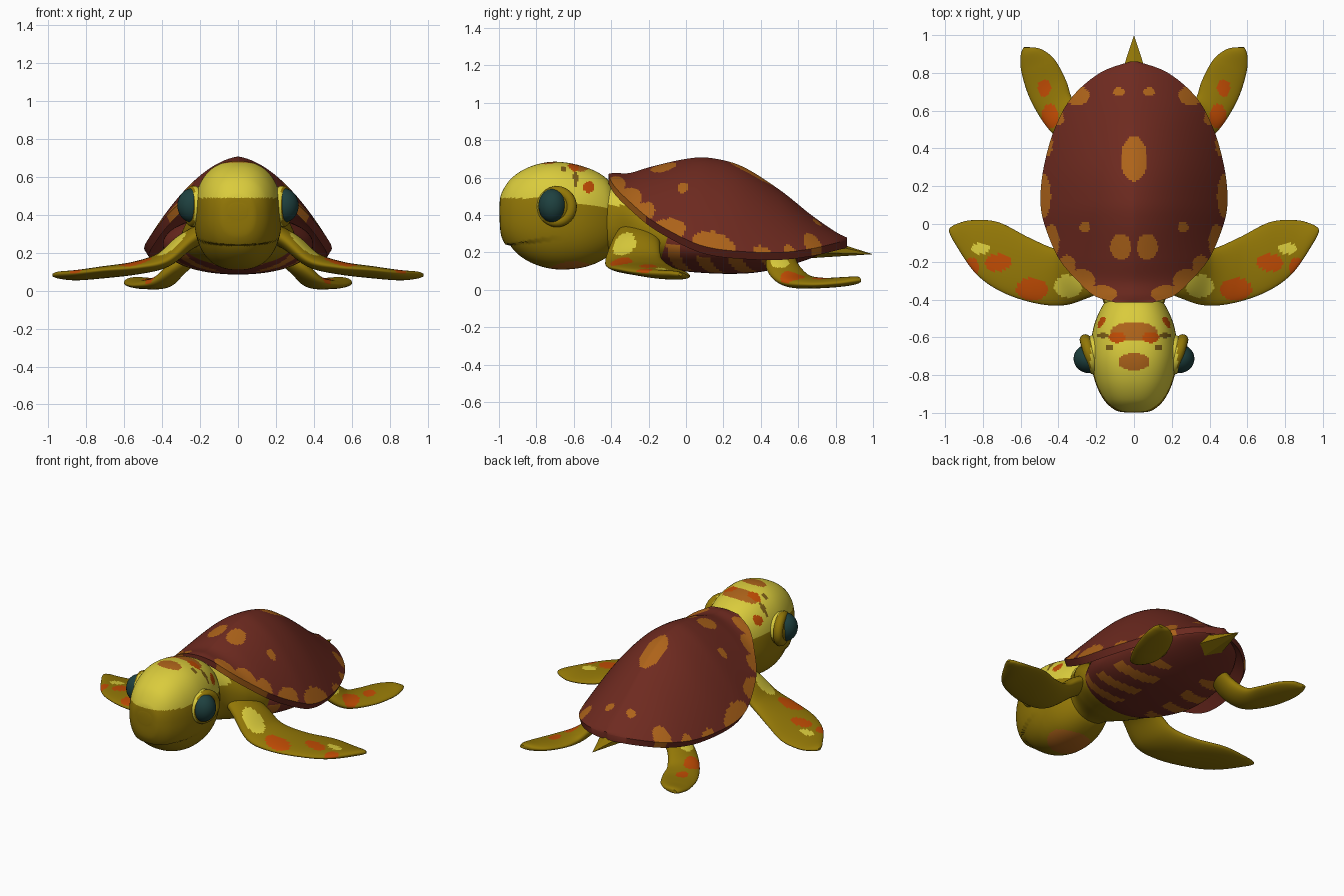
import bpy
import bmesh
import math
from mathutils import Vector

cube = bpy.data.objects.get("Cube")
if cube:
    bpy.data.objects.remove(cube, do_unlink=True)


def material(name, colour):
    mat = bpy.data.materials.new(name)
    mat.use_nodes = True
    mat.diffuse_color = (*colour, 1)
    mat.node_tree.nodes["Principled BSDF"].inputs["Base Color"].default_value = (*colour, 1)
    return mat


skin = material("olive skin", (0.29, 0.185, 0.002))
pale = material("pale yellow", (0.7, 0.6, 0.045))
brown = material("shell brown", (0.155, 0.023, 0.014))
amber = material("amber patch", (0.42, 0.125, 0.01))
rust = material("rust patch", (0.52, 0.07, 0.001))
freckle = material("dark freckle", (0.2, 0.11, 0.008))
teal = material("eye teal", (0.013, 0.052, 0.05))


def smooth_stations(stations, steps):
    """Catmull-Rom interpolation through rows of numbers."""
    rows = [Vector(s) for s in stations]
    out = []
    last = len(rows) - 1
    for i in range(last):
        a, b, c, d = rows[max(i - 1, 0)], rows[i], rows[i + 1], rows[min(i + 2, last)]
        for k in range(steps):
            t = k / steps
            out.append(b + (c - a) * (t / 2) + (a * 2 - b * 5 + c * 4 - d) * (t * t / 2)
                       + (b * 3 - a - c * 3 + d) * (t ** 3 / 2))
    out.append(rows[-1])
    return out


def finish(obj, paint, angle=40):
    """Paint faces by rule and smooth the shading."""
    bpy.context.view_layer.update()
    slots = []
    for face in obj.data.polygons:
        mat = paint(obj.matrix_world @ face.center, face.normal)
        if mat not in slots:
            slots.append(mat)
            obj.data.materials.append(mat)
        face.material_index = slots.index(mat)
    bpy.ops.object.select_all(action="DESELECT")
    obj.select_set(True)
    bpy.context.view_layer.objects.active = obj
    bpy.ops.object.shade_smooth_by_angle(angle=math.radians(angle))


def loft(name, rings, paint):
    bm = bmesh.new()
    loops = [[bm.verts.new(p) for p in ring] for ring in rings]
    n = len(loops[0])
    for a, b in zip(loops, loops[1:]):
        for i in range(n):
            j = (i + 1) % n
            bm.faces.new((a[i], a[j], b[j], b[i]))
    bm.faces.new(loops[0])
    bm.faces.new(loops[-1])
    bmesh.ops.recalc_face_normals(bm, faces=bm.faces)
    mesh = bpy.data.meshes.new(name)
    bm.to_mesh(mesh)
    bm.free()
    obj = bpy.data.objects.new(name, mesh)
    bpy.context.collection.objects.link(obj)
    finish(obj, paint)


def spotted(p, spots):
    """True inside any ellipse (x, y, x radius, y radius), mirrored in x."""
    return any(((abs(p.x) - a) / c) ** 2 + ((p.y - b) / d) ** 2 < 1 for a, b, c, d in spots)


def power(v, e):
    return math.copysign(abs(v) ** e, v)


def barrel(stations, steps, sides, e):
    """Rounded rings from rows of (y, half width, bottom, top)."""
    rings = []
    turn = [math.tau * i / sides for i in range(sides)]
    for y, w, low, high in smooth_stations(stations, steps):
        mid, half = (low + high) / 2, (high - low) / 2
        rings.append([Vector((w * power(math.cos(a), e), y, mid + half * power(math.sin(a), e)))
                      for a in turn])
    return rings


# Shell: a domed plate with a faint ridge, rows of (y, half width, top, rim)
shell_rows = [(-.415, .1, .62, .61), (-.38, .21, .625, .55), (-.3, .3, .625, .47),
              (-.18, .4, .66, .37), (0, .475, .7, .27), (.13, .495, .705, .225),
              (.3, .478, .66, .205), (.5, .422, .535, .2), (.67, .33, .4, .22),
              (.8, .18, .31, .25), (.86, .02, .28, .265)]
shell_spots = [(0, .345, .07, .12), (.08, .7, .03, .023), (.07, -.12, .055, .07),
               (.26, -.015, .027, .027), (.3, .68, .065, .05), (.485, .15, .045, .12),
               (.46, .42, .03, .06), (.405, .56, .035, .04), (.435, -.09, .04, .09),
               (.355, -.22, .045, .055), (.28, -.3, .075, .06), (.17, -.37, .08, .045)]
rings = []
for y, w, top, rim in smooth_stations(shell_rows, 16):
    upper, lower = [], []
    for i in range(101):
        t = i / 50 - 1
        s = abs(t)
        z = rim + (top - rim) * (1 - .85 * s ** 1.9 - .15 * s)
        upper.append((w * t, y, z))
        lower.append((w * t * .95, y, z - .04))
    rings.append(upper + lower[::-1])
loft("shell", rings,
     lambda p, n: amber if n.z > -.3 and spotted(p, shell_spots) else brown)

# Belly plate with slanted patches
belly_rows = [(-.25, .18, .2, .42), (-.12, .29, .12, .4), (.1, .39, .09, .4), (.35, .38, .09, .4),
              (.55, .32, .13, .36), (.72, .21, .19, .3), (.8, .1, .24, .28)]


def belly_paint(p, n):
    stripe = (p.y + .35 * abs(p.x)) % .17
    return amber if n.z < -.15 and stripe < .08 and .11 < abs(p.x) < .35 and p.y < .5 else brown


loft("belly", barrel(belly_rows, 16, 96, .95), belly_paint)

# Neck
neck_rows = [(-.5, .14, .19, .57), (-.38, .175, .18, .56), (-.25, .26, .15, .5),
             (-.1, .3, .13, .42), (.05, .26, .16, .4)]
loft("neck", barrel(neck_rows, 10, 64, .9),
     lambda p, n: pale if p.z > .45 and p.y < -.33 else skin)

# Head, with the lower jaw set back under the mouth line
head_rows = [(-.997, .05, .38, .46), (-.985, .1, .28, .52), (-.93, .16, .2, .6),
             (-.83, .207, .14, .66), (-.7, .23, .11, .685), (-.55, .215, .12, .66),
             (-.43, .165, .17, .6), (-.36, .1, .25, .5)]
crown_spots = [(0, -.57, .125, .05), (0, -.73, .085, .045)]
brow_spots = [(.09, -.6, .045, .03)]
freckles = [(.165, -.59, .03, .014), (.13, -.655, .018, .015)]


def head_paint(p, n):
    if p.z > .49 - .2 * max(p.y + .7, 0):
        if spotted(p, brow_spots) or math.hypot(p.y + .52, p.z - .55) < .03:
            return rust
        if spotted(p, crown_spots):
            return amber
        return freckle if spotted(p, freckles) else pale
    return amber if n.z < -.5 and spotted(p, [(0, -.62, .14, .12)]) else skin


rings = barrel(head_rows, 18, 128, .85)
for p in (p for ring in rings for p in ring):
    back = (-.65 - p.y) / .33
    if back > 0 and p.z < .24 + .13 * (p.y + .97):
        p.y += .025 * back
        p.x *= 1 - .05 * back
loft("head", rings, head_paint)

# Tail
bpy.ops.mesh.primitive_cone_add(vertices=6, radius1=.12, radius2=0, depth=.32,
                                location=(0, .84, .21), rotation=(math.radians(-97), 0, 0))
tail = bpy.context.object
tail.name = "tail"
tail.scale = (1, .5, 1)
finish(tail, lambda p, n: skin, 20)


# Flippers: rows of (front edge xyz, rear edge xyz, thickness)
def flipper(name, side, rows, rust_spots, pale_spots):
    path = smooth_stations(rows, 16)
    edges = [(Vector(r[:3]), Vector(r[3:6]), r[6]) for r in path]
    middles = [(a + b) / 2 for a, b, thick in edges]
    rings = []
    for k, (a, b, thick) in enumerate(edges):
        axis = middles[min(k + 2, len(edges) - 1)] - middles[max(k - 2, 0)]
        up = (b - a).cross(axis).normalized()
        ring = []
        for i in range(56):
            t = math.tau * i / 56
            p = middles[k] + (a - b) / 2 * math.cos(t) + up * (thick / 2 * math.sin(t))
            ring.append((p.x * side, p.y, p.z))
        rings.append(ring)

    def paint(p, n):
        if n.z > -.1 and spotted(p, rust_spots):
            return rust
        return pale if n.z > 0 and spotted(p, pale_spots) else skin
    loft(name, rings, paint)


front_rows = [(.1, -.33, .36, .12, -.14, .32, .1), (.24, -.39, .27, .3, -.14, .25, .1),
              (.37, -.43, .16, .42, -.13, .165, .085), (.52, -.42, .125, .56, -.07, .115, .07),
              (.7, -.36, .11, .72, .01, .085, .06), (.84, -.26, .095, .86, .02, .07, .05),
              (.95, -.1, .09, .94, 0, .075, .035), (.98, -.04, .085, .975, -.02, .08, .015)]
rear_rows = [(.25, .44, .2, .2, .58, .2, .09), (.35, .43, .12, .28, .6, .13, .09),
             (.45, .5, .045, .33, .67, .06, .075), (.545, .65, .028, .36, .76, .045, .055),
             (.595, .8, .035, .42, .87, .05, .05), (.6, .89, .047, .49, .925, .055, .042),
             (.585, .935, .052, .55, .935, .055, .02)]

for label, side in (("left", 1), ("right", -1)):
    flipper(label + "_front_flipper", side, front_rows,
            [(.54, -.345, .085, .06), (.72, -.205, .07, .045), (.86, -.23, .04, .05)],
            [(.35, -.33, .075, .06), (.81, -.13, .05, .03)])
    flipper(label + "_rear_flipper", side, rear_rows,
            [(.475, .72, .035, .045), (.445, .57, .045, .065)], [(.35, .5, .04, .05)])

    # Eye, its socket and the lid ring
    bpy.ops.mesh.primitive_uv_sphere_add(segments=32, ring_count=24, radius=1,
                                         location=(.2 * side, -.685, .445))
    socket = bpy.context.object
    socket.name = label + "_eye_socket"
    socket.scale = (.09, .1, .105)
    finish(socket, lambda p, n: pale if abs(p.x) < .24 and p.z > .42 else skin)

    bpy.ops.mesh.primitive_torus_add(major_radius=.08, minor_radius=.03, major_segments=40,
                                     minor_segments=16, location=(.235 * side, -.69, .445))
    lid = bpy.context.object
    lid.name = label + "_eyelid"
    lid.rotation_euler = Vector((side, -.3, 0)).to_track_quat("Z", "Y").to_euler()
    finish(lid, lambda p, n: pale if abs(p.x) < .23 else skin)

    bpy.ops.mesh.primitive_uv_sphere_add(segments=32, ring_count=24, radius=1,
                                         location=(.24 * side, -.713, .45))
    eye = bpy.context.object
    eye.name = label + "_eye"
    eye.scale = (.08, .076, .09)
    finish(eye, lambda p, n: teal)
